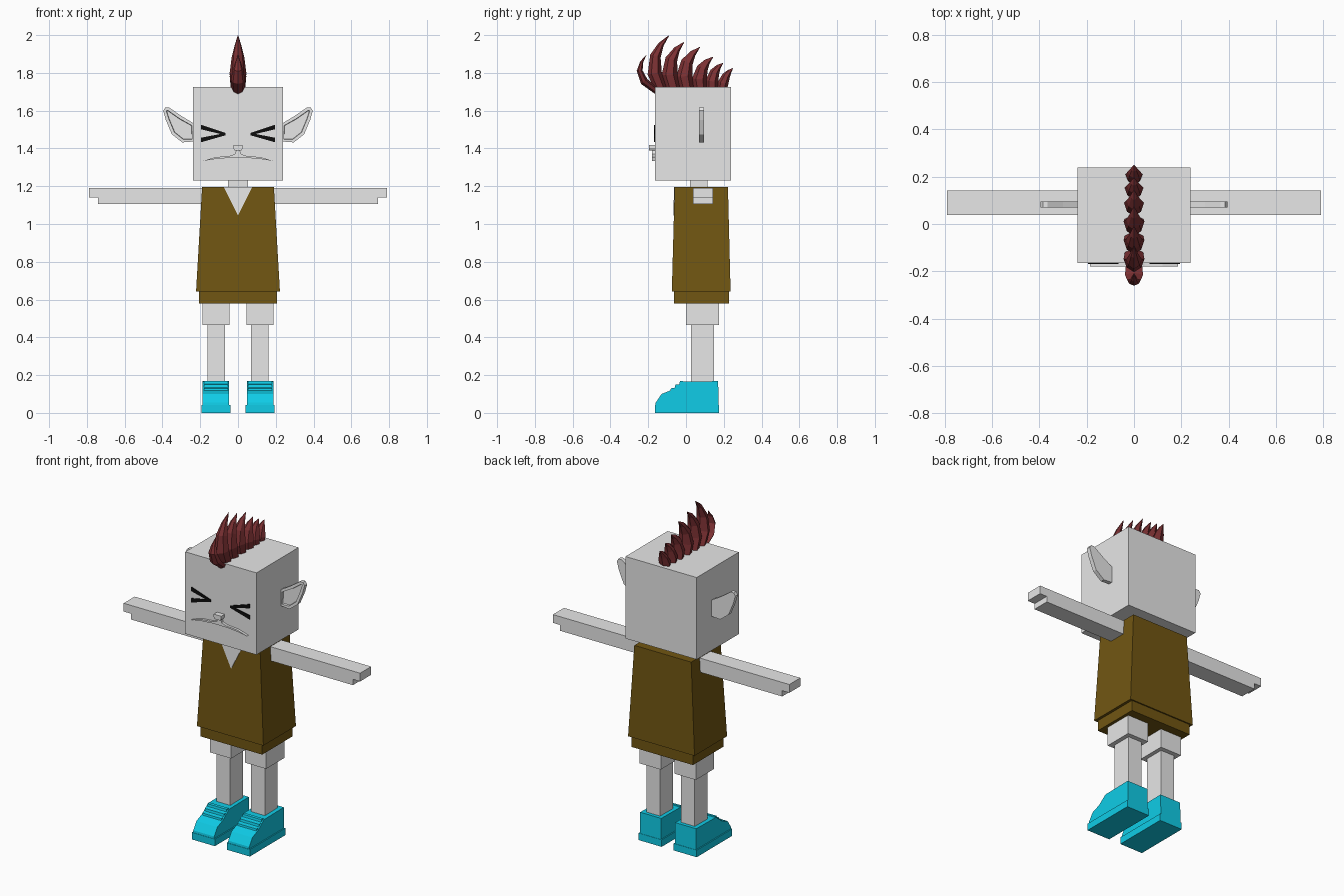
import bpy, bmesh
from mathutils import Vector

old = bpy.data.objects.get("Cube")
if old:
    bpy.data.objects.remove(old, do_unlink=True)


def material(name, r, g, b):
    m = bpy.data.materials.new(name)
    m.use_nodes = True
    m.diffuse_color = (r, g, b, 1)
    bsdf = next(n for n in m.node_tree.nodes if n.type == 'BSDF_PRINCIPLED')
    bsdf.inputs["Base Color"].default_value = (r, g, b, 1)
    return m


GREY = material("light grey", 0.8, 0.8, 0.8)
BROWN = material("tunic brown", 0.165, 0.093, 0.006)
CYAN = material("shoe cyan", 0.005, 0.62, 0.82)
RED = material("hair dark red", 0.2, 0.03, 0.033)
BLACK = material("eye black", 0.004, 0.004, 0.004)


def finish(bm, name, mat):
    bmesh.ops.recalc_face_normals(bm, faces=bm.faces)
    mesh = bpy.data.meshes.new(name)
    bm.to_mesh(mesh)
    bm.free()
    mesh.materials.append(mat)
    obj = bpy.data.objects.new(name, mesh)
    bpy.context.collection.objects.link(obj)
    return obj


def loft(name, rings, mat):
    """Skin a list of equal rings of points and cap both ends."""
    bm = bmesh.new()
    rows = [[bm.verts.new(p) for p in ring] for ring in rings]
    n = len(rows[0])
    for a, b in zip(rows, rows[1:]):
        for i in range(n):
            j = (i + 1) % n
            bm.faces.new((a[i], a[j], b[j], b[i]))
    bm.faces.new(rows[0])
    bm.faces.new(rows[-1])
    return finish(bm, name, mat)


def rect(x0, x1, y0, y1, z):
    return [(x0, y0, z), (x1, y0, z), (x1, y1, z), (x0, y1, z)]


def box(name, x0, x1, y0, y1, z0, z1, mat):
    return loft(name, [rect(x0, x1, y0, y1, z) for z in (z0, z1)], mat)


def front_plate(name, pts, y0, y1, mat):
    """Extrude an x-z outline along y."""
    return loft(name, [[(x, y, z) for x, z in pts] for y in (y0, y1)], mat)


def side_profile(name, pts, x0, x1, mat):
    """Extrude a y-z outline along x."""
    return loft(name, [[(x, y, z) for y, z in pts] for x in (x0, x1)], mat)


def mirrored(obj):
    """Add the model's right-hand copy of a left-hand part."""
    bm = bmesh.new()
    bm.from_mesh(obj.data)
    for v in bm.verts:
        v.co.x *= -1
    finish(bm, obj.name.replace("left", "right"), obj.data.materials[0])


# Head and neck
FACE = -0.164
box("head", -0.238, 0.238, FACE, 0.238, 1.23, 1.725, GREY)
box("neck", -0.053, 0.053, 0.02, 0.115, 1.15, 1.24, GREY)

# Tunic, hem and neckline
loft("tunic", [rect(-0.222, 0.222, -0.075, 0.236, 0.643),
               rect(-0.19, 0.19, -0.06, 0.222, 1.195)], BROWN)
box("tunic_hem", -0.206, 0.206, -0.063, 0.228, 0.58, 0.65, BROWN)
loft("neckline", [[(-0.075, y, 1.196), (0.075, y, 1.196), (0, y - 0.004, 1.045)]
                  for y in (-0.063, -0.056)], GREY)

# Arms with a stepped hand
mirrored(front_plate("left_arm", [(0.18, 1.105), (0.742, 1.105), (0.742, 1.14),
                                  (0.79, 1.14), (0.79, 1.19), (0.18, 1.19)],
                     0.037, 0.142, GREY))

# Legs
mirrored(box("left_thigh", 0.046, 0.188, 0, 0.175, 0.465, 0.585, GREY))
mirrored(box("left_shin", 0.07, 0.162, 0.026, 0.148, 0.12, 0.47, GREY))

# Shoes: sole, upper and laces
mirrored(box("left_sole", 0.04, 0.194, FACE, 0.175, 0, 0.042, CYAN))
mirrored(side_profile("left_shoe", [(-0.162, 0.04), (-0.16, 0.055), (-0.13, 0.1),
                                    (-0.075, 0.122), (-0.02, 0.165), (0.17, 0.168),
                                    (0.173, 0.04)], 0.047, 0.187, CYAN))
for i in range(3):
    y, z = -0.075 + 0.024 * i, 0.124 + 0.019 * i
    mirrored(side_profile(f"left_lace_{i + 1}",
                          [(y - 0.008, z - 0.008), (y - 0.005, z + 0.006),
                           (y + 0.011, z + 0.008), (y + 0.015, z - 0.002)],
                          0.054, 0.18, CYAN))

# Ears: flat shell with a sunken front
ear = front_plate("left_ear", [(0.23, 1.53), (0.30, 1.572), (0.365, 1.617), (0.385, 1.617),
                               (0.396, 1.6), (0.382, 1.55), (0.35, 1.475), (0.295, 1.432),
                               (0.23, 1.437)], 0.07, 0.095, GREY)
bm = bmesh.new()
bm.from_mesh(ear.data)
front = [f for f in bm.faces if f.normal.y < -0.9]
bmesh.ops.inset_region(bm, faces=front, thickness=0.017)
bmesh.ops.inset_region(bm, faces=front, thickness=0.002)
for v in {v for f in front for v in f.verts}:
    v.co.y += 0.012
bm.to_mesh(ear.data)
bm.free()
mirrored(ear)

# Squeezed-shut eyes
for name, z in (("upper", 1.513), ("lower", 1.445)):
    mid = 1.475
    mirrored(front_plate(f"left_eye_{name}_line",
                         [(0.195, z - 0.012), (0.195, z + 0.012),
                          (0.065, mid + 0.007), (0.065, mid - 0.005)],
                         FACE - 0.005, FACE + 0.003, BLACK))

# Nose and mouth
nose = [(-0.018, 1.39), (0.018, 1.39), (0.025, 1.402), (0.025, 1.418),
        (-0.025, 1.418), (-0.025, 1.402)]
front_plate("nose", nose, -0.196, FACE + 0.003, GREY)
half = [(0.01, 1.392), (0.016, 1.37), (0.045, 1.36), (0.12, 1.354), (0.185, 1.334),
        (0.12, 1.344), (0.05, 1.35)]
mouth = half + [(-x, z) for x, z in reversed(half)]
front_plate("mouth", mouth, -0.179, FACE + 0.003, GREY)

# Mohawk: a row of curved hexagonal spikes (base, bulge and tip as y, z)
SPIKES = [((-0.155, 1.705), (-0.30, 1.785), (-0.21, 1.895), 0.022, 0.038),
          ((-0.125, 1.70), (-0.225, 1.87), (-0.09, 1.998), 0.04, 0.044),
          ((-0.06, 1.70), (-0.13, 1.86), (-0.01, 1.963), 0.045, 0.044),
          ((0.01, 1.70), (-0.045, 1.845), (0.074, 1.937), 0.045, 0.044),
          ((0.08, 1.70), (0.05, 1.82), (0.143, 1.884), 0.042, 0.042),
          ((0.14, 1.70), (0.125, 1.80), (0.196, 1.852), 0.036, 0.04),
          ((0.19, 1.70), (0.195, 1.78), (0.249, 1.825), 0.03, 0.036)]
for n, (base, bulge, tip, depth, width) in enumerate(SPIKES):
    a, b, c = (Vector((0, *p)) for p in (base, bulge, tip))
    rings = []
    for t, s in ((0, 0.85), (0.3, 1), (0.6, 0.75), (0.82, 0.4), (1, 0.03)):
        centre = a * (1 - t) ** 2 + b * 2 * t * (1 - t) + c * t * t
        along = ((b - a) * (1 - t) + (c - b) * t).normalized()
        out = Vector((0, -along.z, along.y))
        rings.append([centre + out * (d * depth * s) + Vector((w * width * s, 0, 0))
                      for w, d in ((0, 1), (0.7, 0.5), (1, -0.4),
                                   (0, -0.9), (-1, -0.4), (-0.7, 0.5))])
    loft(f"hair_spike_{n + 1}", rings, RED)
